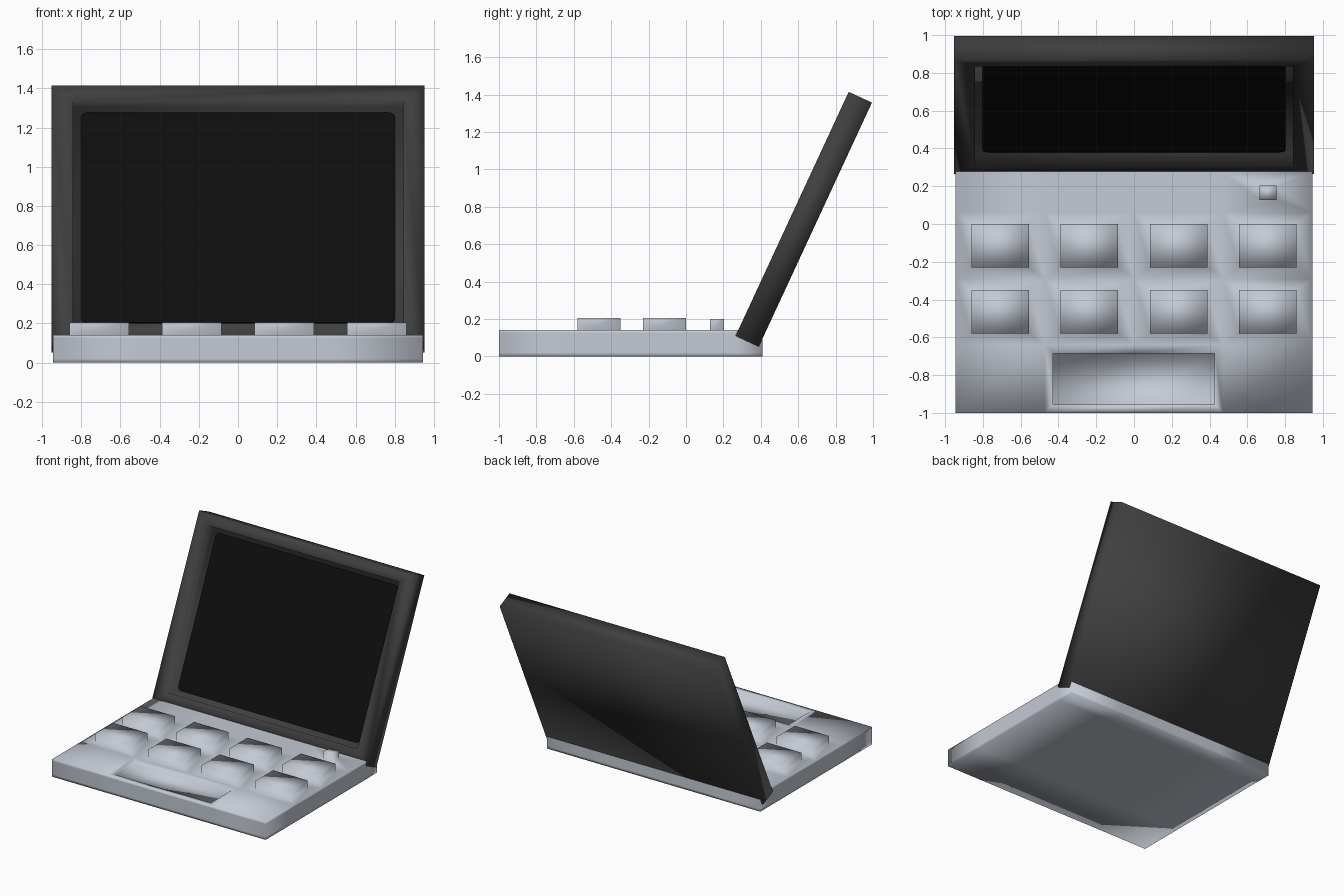
import bpy, bmesh
from mathutils import Matrix, Vector

cube = bpy.data.objects.get("Cube")
if cube:
    bpy.data.objects.remove(cube, do_unlink=True)


def material(name, color, roughness=0.5):
    m = bpy.data.materials.new(name)
    m.use_nodes = True
    m.diffuse_color = (*color, 1)
    shader = m.node_tree.nodes["Principled BSDF"]
    shader.inputs["Base Color"].default_value = (*color, 1)
    shader.inputs["Roughness"].default_value = roughness
    return m


silver = material("silver_casing", (0.55, 0.59, 0.66))
charcoal = material("charcoal_lid", (0.05, 0.05, 0.05))
black = material("black_glass", (0.004, 0.004, 0.004))


def box(lo, hi):
    bm = bmesh.new()
    lo, hi = Vector(lo), Vector(hi)
    bmesh.ops.create_cube(bm, size=1, matrix=Matrix.Translation((lo + hi) / 2)
                          @ Matrix.Diagonal((*(hi - lo), 1)))
    return bm


def finish(bm, name, mat, smooth=True, matrix=None):
    if matrix:
        bm.transform(matrix)
    bmesh.ops.recalc_face_normals(bm, faces=bm.faces)
    for f in bm.faces:
        f.smooth = smooth
    mesh = bpy.data.meshes.new(name)
    bm.to_mesh(mesh)
    bm.free()
    mesh.materials.append(mat)
    obj = bpy.data.objects.new(name, mesh)
    bpy.context.collection.objects.link(obj)
    return obj


def cut(bm, axis, values):
    for v in values:
        co, no = Vector(), Vector()
        co[axis], no[axis] = v, 1
        bmesh.ops.bisect_plane(bm, geom=bm.verts[:] + bm.edges[:] + bm.faces[:],
                               plane_co=co, plane_no=no)


def shift(faces, offset):
    for v in {v for f in faces for v in f.verts}:
        v.co += offset


# Keyboard half: a box divided into cells
W, TOP = 0.945, 0.14
COL = W / 2
ROWS = (-0.64, -0.29, 0.06, 0.27)
bm = box((-W, -1, 0), (W, 0.41, TOP))
cut(bm, 0, (-COL, 0, COL))
cut(bm, 1, ROWS)
cut(bm, 2, (0.02, 0.125))


def raise_cell(face, width, depth, height):
    """Shrink a copy of the cell about its centre and raise it."""
    c = face.calc_center_median()
    bmesh.ops.inset_individual(bm, faces=[face], thickness=0.02)
    for v in face.verts:
        v.co.x = c.x + (width / 2 if v.co.x > c.x else -width / 2)
        v.co.y = c.y + (depth / 2 if v.co.y > c.y else -depth / 2)
    bmesh.ops.inset_individual(bm, faces=[face], thickness=0)
    shift([face], Vector((0, 0, height)))


cells = [(f, f.calc_center_median()) for f in bm.faces
         if f.calc_center_median().z > TOP - 0.001]
keys = [f for f, c in cells if ROWS[0] < c.y < ROWS[2]]
power = [f for f, c in cells if ROWS[2] < c.y < ROWS[3] and c.x > COL]
pad = [f for f, c in cells if c.y < ROWS[0] and abs(c.x) < COL]

# Keys and power button
for f in keys:
    raise_cell(f, 0.305, 0.23, 0.065)
for f in power:
    raise_cell(f, 0.09, 0.075, 0.06)

# Sunken touchpad
bmesh.ops.inset_region(bm, faces=pad, thickness=0.045, use_even_offset=True)
bmesh.ops.inset_region(bm, faces=pad, thickness=0)
shift(pad, Vector((0, 0, -0.03)))
finish(bm, "keyboard_base", silver)

# Lid, built flat with its front on z = 0, then leaned back
LEN, THICK, RECESS = 1.438, 0.137, 0.07
up = Vector((0, 0.605, 1.305)).normalized()
out = Vector((1, 0, 0)).cross(up)
lean = Matrix.Translation((0, 0.265, 0.11)) @ Matrix(
    (Vector((1, 0, 0)), up, out)).transposed().to_4x4()

bm = box((-0.953, 0, -THICK), (0.953, LEN, 0))
front = max(bm.faces, key=lambda f: f.calc_center_median().z)
bmesh.ops.inset_individual(bm, faces=[front], thickness=0.02)
for v in front.verts:
    v.co.x = 0.842 if v.co.x > 0 else -0.842
    v.co.y = LEN - 0.088 if v.co.y > LEN / 2 else 0.1
bmesh.ops.inset_individual(bm, faces=[front], thickness=0)
shift([front], Vector((0, 0, -RECESS)))
finish(bm, "lid_frame", charcoal, matrix=lean)

# Glass panel with rounded corners on the recess floor
bm = box((-0.802, 0.135, -RECESS - 0.002), (0.802, LEN - 0.123, -RECESS + 0.006))
corners = [e for e in bm.edges
           if abs(e.verts[0].co.z - e.verts[1].co.z) > 0.001]
bmesh.ops.bevel(bm, geom=corners, offset=0.03, segments=4, profile=0.5,
                affect='EDGES')
finish(bm, "screen_glass", black, smooth=False, matrix=lean)
